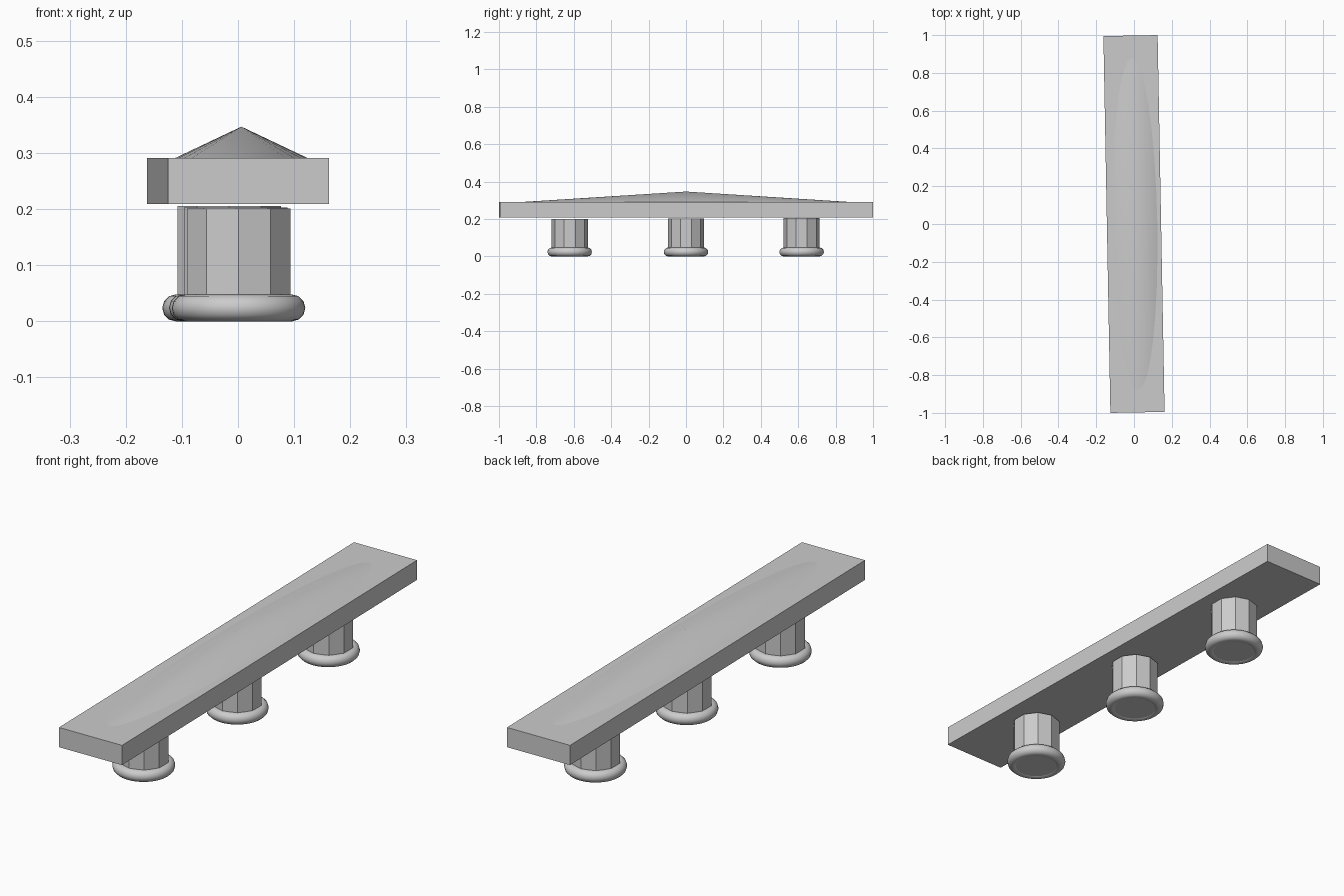
import bpy
import math

default = bpy.data.objects.get("Cube")
if default:
    bpy.data.objects.remove(default, do_unlink=True)

grey = bpy.data.materials.new("light_grey")
grey.use_nodes = True
colour = (0.6, 0.6, 0.6, 1)
grey.diffuse_color = colour
grey.node_tree.nodes["Principled BSDF"].inputs["Base Color"].default_value = colour

TILT = math.radians(1.06)


def finish(name, scale=None, turn=0, smooth=None):
    """Name, scale, shade and colour the primitive just added."""
    ob = bpy.context.object
    ob.name = name
    if scale:
        ob.scale = scale
    ob.rotation_euler.z = turn
    ob.data.materials.append(grey)
    if smooth:
        bpy.ops.object.shade_smooth_by_angle(angle=math.radians(smooth))
    return ob


# Long slab, slightly turned
bpy.ops.mesh.primitive_cube_add(size=1, location=(0, 0, 0.25))
finish("slab", (0.287, 1.995, 0.082), TILT)

# Shallow stretched cone on top, its base sunk into the slab
bpy.ops.mesh.primitive_cone_add(vertices=32, radius1=1, radius2=0, depth=0.063,
                                location=(0.006, 0, 0.3155))
finish("top_ridge", (0.132, 1.06, 1), TILT, 40)
bpy.context.object.scale.y = 0.99

# Ten-sided legs with a rounded ring foot
legs = {"front": (0.001, -0.622, 0.201),
        "middle": (-0.004, 0, 0.203),
        "back": (-0.016, 0.618, 0.206)}
for place, (x, y, top) in legs.items():
    base = 0.003
    bpy.ops.mesh.primitive_cylinder_add(vertices=10, radius=0.097, depth=top - base,
                                        location=(x, y, (top + base) / 2))
    finish(place + "_leg")
    bpy.ops.mesh.primitive_torus_add(major_radius=0.095, minor_radius=0.024,
                                     major_segments=48, minor_segments=12,
                                     location=(x, y, 0.024))
    finish(place + "_foot_ring", smooth=40)
